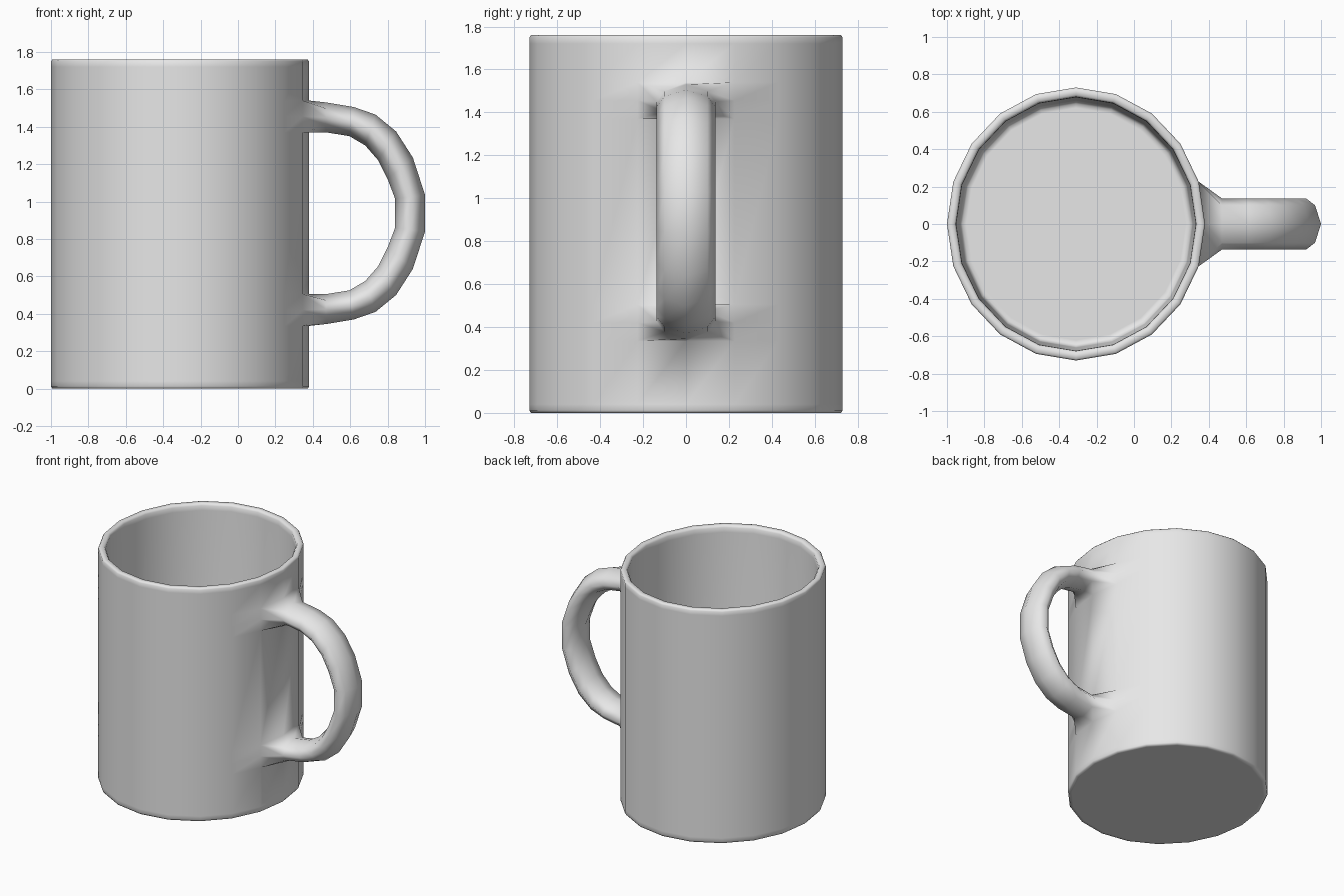
import bpy
import bmesh
from math import cos, sin, pi
from mathutils import Vector

if "Cube" in bpy.data.objects:
    bpy.data.objects.remove(bpy.data.objects["Cube"])

# Colour
grey = bpy.data.materials.new("light_grey")
grey.use_nodes = True
grey.diffuse_color = (0.8, 0.8, 0.8, 1)
grey.node_tree.nodes["Principled BSDF"].inputs["Base Color"].default_value = (0.8, 0.8, 0.8, 1)

SIDES = 20
RX, RY, CX = 0.69, 0.73, -0.31
HEIGHT, MID = 1.76, 0.9375

bm = bmesh.new()


def ring(scale, z):
    """One oval ring of the cup, starting on the handle side."""
    return [bm.verts.new((CX + RX * scale * cos(2 * pi * i / SIDES),
                          RY * scale * sin(2 * pi * i / SIDES), z))
            for i in range(SIDES)]


def bridge(a, b, skip=()):
    n = len(a)
    for i in range(n):
        if i not in skip:
            j = (i + 1) % n
            bm.faces.new((a[i], a[j], b[j], b[i]))


# Cup profile: base, outer wall, rim, inner wall, floor
joint = [0.335, 0.42, 0.505]
wall = [0.012, 0.04] + joint + [2 * MID - z for z in reversed(joint)] + [1.72, 1.75]
profile = [(0.96, 0), (0.99, 0)] + [(1, z) for z in wall]
profile += [(0.988, HEIGHT), (0.945, HEIGHT), (0.93, 1.745), (0.928, 1.71),
            (0.905, 0.14), (0.9, 0.1), (0.88, 0.08), (0.85, 0.08)]
rings = [ring(s, z) for s, z in profile]
low, high = 4, 7          # first ring of each handle joint
for k in range(len(rings) - 1):
    at_joint = k in (low, low + 1, high, high + 1)
    bridge(rings[k], rings[k + 1], (0, SIDES - 1) if at_joint else ())
bm.faces.new(list(reversed(rings[0])))
bm.faces.new(rings[-1])


def opening(bottom, flip):
    """Eight wall vertices round a joint, from the outside of the bend."""
    a, b, c = rings[bottom:bottom + 3]
    if flip:
        a, c = c, a
    return [a[0], a[1], b[1], c[1], c[0], c[-1], b[-1], a[-1]]


# Handle: outer and inner edges of the lower half, mirrored upwards
outer = [(0.47, 0.345), (0.62, 0.37), (0.735, 0.41), (0.845, 0.50), (0.935, 0.64), (1.0, 0.84)]
inner = [(0.47, 0.505), (0.595, 0.525), (0.68, 0.575), (0.75, 0.655), (0.80, 0.755), (0.84, 0.86)]
pairs = list(zip(outer, inner))
pairs += [((o[0], 2 * MID - o[1]), (i[0], 2 * MID - i[1])) for o, i in reversed(pairs)]
half = [(0, 0), (0.2, 0.1), (0.5, 0.137), (0.8, 0.1), (1, 0)]
section = half + [(t, -y) for t, y in reversed(half[1:-1])]

loops = [opening(low, False)]
for o, i in pairs:
    start, end = Vector((o[0], 0, o[1])), Vector((i[0], 0, i[1]))
    loops.append([bm.verts.new(start.lerp(end, t) + Vector((0, y, 0))) for t, y in section])
loops.append(opening(high, True))
for a, b in zip(loops, loops[1:]):
    bridge(a, b)

bmesh.ops.recalc_face_normals(bm, faces=bm.faces)
for f in bm.faces:
    f.smooth = True

mesh = bpy.data.meshes.new("mug")
bm.to_mesh(mesh)
bm.free()
mesh.materials.append(grey)
mug = bpy.data.objects.new("mug", mesh)
bpy.context.collection.objects.link(mug)
